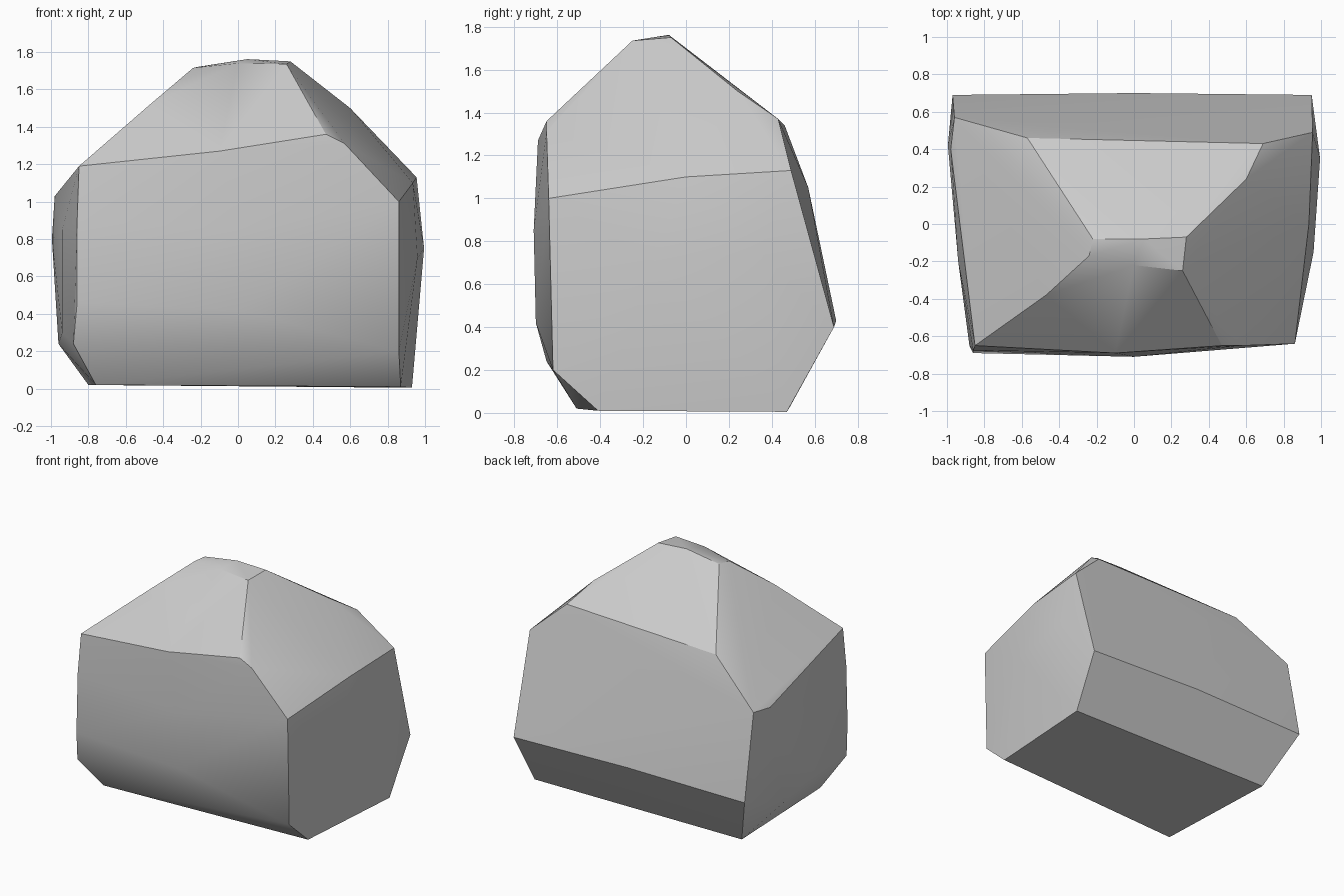
import bpy, bmesh, math

if "Cube" in bpy.data.objects:
    bpy.data.objects.remove(bpy.data.objects["Cube"])

# Corner and bulge points of the boulder, grouped by region
base = [(-.76, -.51, .02), (.87, -.41, .01), (.93, .47, .005), (-.80, .48, .02)]
front = [(-.86, -.69, .46), (-.88, -.65, .24), (-.86, -.675, .9), (-.85, -.65, 1.19),
         (0, -.70, .42), (0, -.71, .85), (-.1, -.69, 1.27), (.47, -.65, 1.36),
         (.57, -.65, 1.31), (.86, -.64, 1.0), (.86, -.62, .2)]
left = [(-.96, .2, .24), (-.995, .42, .8), (-.98, .4, 1.03), (-.94, -.2, .85),
        (-.94, -.2, .3)]
right = [(.955, .49, 1.13), (.95, .69, .4), (.995, .35, .75), (.96, -.15, .7),
         (.935, 0, 1.1)]
back = [(-.96, .57, 1.05), (-.97, .69, .42), (-.57, .46, 1.34), (.69, .43, 1.37),
        (0, .7, .43), (0, .47, .01)]
crown = [(-.24, -.17, 1.715), (-.22, -.08, 1.72), (.05, -.08, 1.762), (.28, -.07, 1.75),
         (.26, -.25, 1.735), (0, -.22, 1.74), (.6, .24, 1.5), (-.47, -.38, 1.52)]

# Boulder: convex stone wrapped around the points
bm = bmesh.new()
for p in base + front + left + right + back + crown:
    bm.verts.new(p)
hull = bmesh.ops.convex_hull(bm, input=bm.verts[:])
loose = [v for v in bm.verts if not v.link_faces]
bmesh.ops.delete(bm, geom=loose, context='VERTS')
bmesh.ops.dissolve_limit(bm, angle_limit=math.radians(1.5),
                         verts=bm.verts[:], edges=bm.edges[:])
bmesh.ops.recalc_face_normals(bm, faces=bm.faces[:])
mesh = bpy.data.meshes.new("boulder")
bm.to_mesh(mesh)
bm.free()
boulder = bpy.data.objects.new("boulder", mesh)
bpy.context.collection.objects.link(boulder)

# Gently rounded faces with crisp ridges
bpy.context.view_layer.objects.active = boulder
boulder.select_set(True)
bpy.ops.object.shade_smooth_by_angle(angle=math.radians(28))
